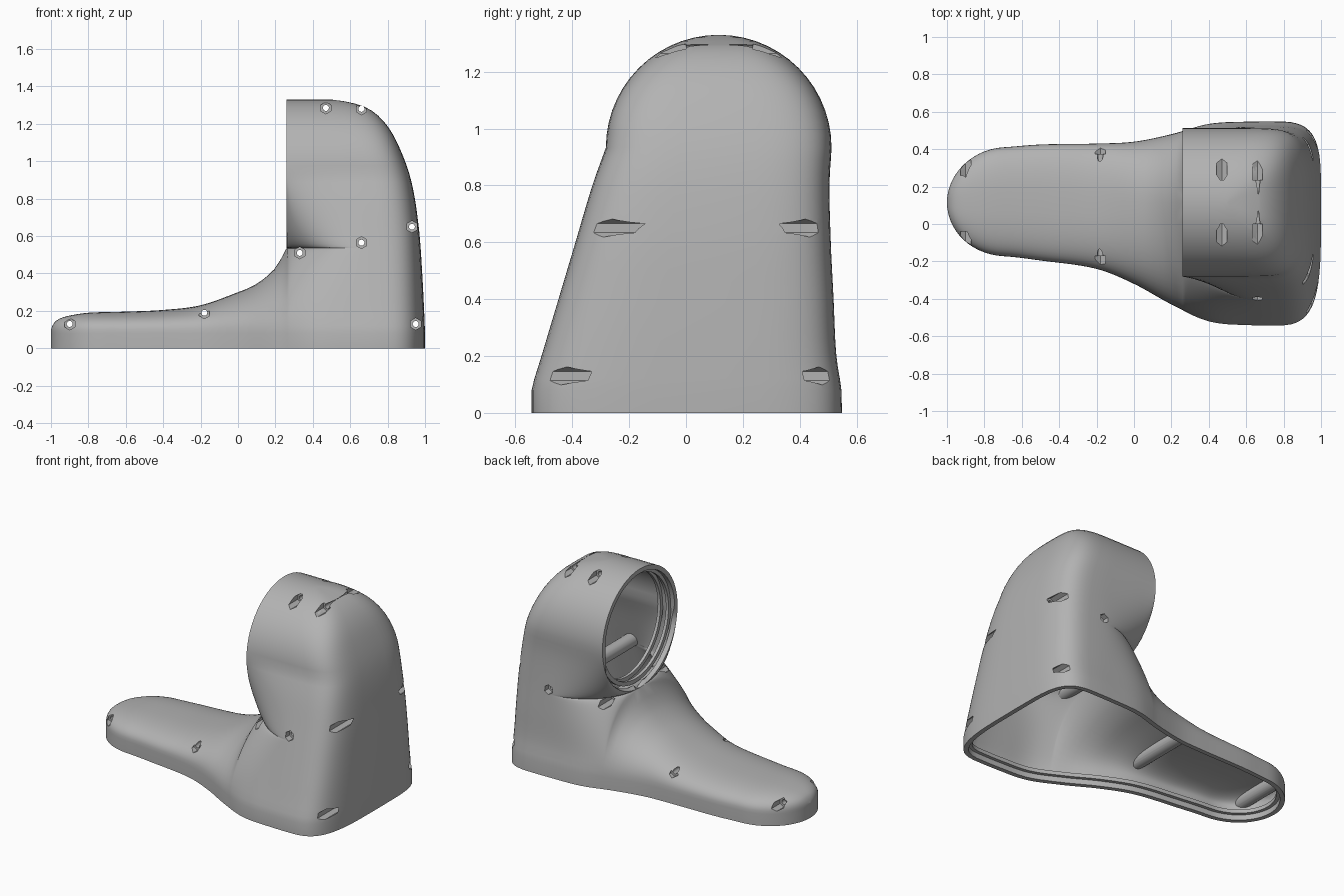
import bpy, bmesh, math
from mathutils import Vector, Matrix

cube = bpy.data.objects.get("Cube")
if cube:
    bpy.data.objects.remove(cube, do_unlink=True)

grey = bpy.data.materials.new("plain_grey")
grey.use_nodes = True
colour = (0.45, 0.45, 0.45, 1)
grey.diffuse_color = colour
grey.node_tree.nodes["Principled BSDF"].inputs["Base Color"].default_value = colour

MID = 0.115                       # y of the seam plane
FRONT, BASE, NECK = 0.26, 0.08, 0.536
ZC, R = 0.933, 0.397              # collar circle


def curve(pts, t):
    """Smooth interpolation through a few points."""
    n = len(pts)
    t = min(max(t, pts[0][0]), pts[-1][0])
    k = next(i for i in range(n - 1) if t <= pts[i + 1][0])

    def slope(i):
        a, b = pts[max(i - 1, 0)], pts[min(i + 1, n - 1)]
        return (b[1] - a[1]) / (b[0] - a[0])
    (x0, y0), (x1, y1) = pts[k], pts[k + 1]
    d = x1 - x0
    s = (t - x0) / d
    q = s * s * (3 - 2 * s)
    return (y0 + (y1 - y0) * q + d * slope(k) * s * (1 - s) ** 2
            - d * slope(k + 1) * s * s * (1 - s))


# Half widths in plan, half widths of the leg by height, and side profiles
PLAN = {1: [(-1, .28), (-.7, .295), (-.5, .31), (-.2, .315), (0, .325), (.2, .365),
            (.4, .42), (.6, .432), (1, .435)],
        -1: [(-1, .28), (-.7, .287), (-.5, .31), (-.2, .355), (0, .435), (.2, .545),
             (.4, .635), (.6, .655), (1, .66)]}
LEG = {1: [(0, .435), (.08, .433), (.2, .415), (.4, .405), (.6, .395), (.8, .39), (ZC, R)],
       -1: [(0, .66), (.08, .66), (.2, .625), (.4, .565), (.6, .505), (.8, .445), (ZC, R)]}
INSTEP = [(-1, .1), (-.985, .135), (-.95, .16), (-.9, .175), (-.8, .19), (-.6, .196),
          (-.4, .205), (-.2, .23), (0, .3), (.1, .345), (.2, .43), (FRONT, NECK)]
BACK = [(0, 1), (.08, 1), (.4, .985), (.66, .965), (.9, .925), (1.08, .86), (1.2, .79),
        (1.28, .7), (1.315, .6), (1.33, .5)]
ROUND = [(-1, 2.6), (-.2, 2.5), (FRONT, 1.8)]


def plan(side, x):
    w = curve(PLAN[side], x)
    return w * math.sqrt(max(0, 1 - ((-.7 - x) / .3) ** 2)) if x < -.7 else w


def arch(x):
    """(height, width factor) pairs from the ground to the ridge of the foot."""
    h, p = curve(INSTEP, x), curve(ROUND, x)
    out = [(0, 1)]
    for j in range(15):
        a = j / 14 * math.pi / 2
        out.append((BASE + (h - BASE) * math.sin(a) ** (2 / p), max(0, math.cos(a)) ** (2 / p)))
    return out


def leg_width(side, x, z):
    if z > ZC:
        return math.sqrt(max(0, R * R - (z - ZC) ** 2))
    lack = LEG[side][0][1] - curve(PLAN[side], x)
    return curve(LEG[side], z) - lack * (1 - z / ZC)


def foot_grid(side):
    xs = [-.7 - .3 * math.cos(i / 14 * math.pi / 2) for i in range(14)]
    xs += [-.7 + (FRONT + .7) * i / 28 for i in range(29)]
    return [[(x, MID + side * plan(side, x) * c, z) for z, c in arch(x)] for x in xs]


def leg_grid(side):
    rows = [(z, plan(side, FRONT) * c) for z, c in arch(FRONT)]
    for j in range(1, 29):
        a = -math.pi / 2 + math.pi * j / 28
        rows.append((ZC + R * math.sin(a), R * max(0, math.cos(a))))
    grid = []
    for z, neck in rows:
        back = curve(BACK, z)
        corner = min(.3, .62 * (back - FRONT))
        start = back - corner
        full = leg_width(side, FRONT, z)
        ratio = neck / full if full > 1e-6 else 1
        cols = [(FRONT + (start - FRONT) * (i / 16) ** 1.6, 1) for i in range(16)]
        for i in range(15):
            a = i / 14 * math.pi / 2
            cols.append((start + corner * math.sqrt(math.sin(a)), math.sqrt(max(0, math.cos(a)))))
        line = []
        for x, c in cols:
            u = min(1, (x - FRONT) / .4)
            ease = math.sqrt(1 - (1 - u) ** 2)
            w = leg_width(side, x, z) * (ratio + (1 - ratio) * ease) * c
            line.append((x, MID + side * w, z))
        grid.append(line)
    return grid


def add_grid(bm, pts):
    vs = [[bm.verts.new(p) for p in row] for row in pts]
    for a, b in zip(vs, vs[1:]):
        for k in range(len(a) - 1):
            bm.faces.new((a[k], a[k + 1], b[k + 1], b[k]))


def make(name, bm):
    mesh = bpy.data.meshes.new(name)
    bm.to_mesh(mesh)
    bm.free()
    mesh.materials.append(grey)
    obj = bpy.data.objects.new(name, mesh)
    bpy.context.collection.objects.link(obj)
    return obj


def boolean(obj, cutter, kind):
    m = obj.modifiers.new(kind.lower(), 'BOOLEAN')
    m.object, m.operation, m.solver = cutter, kind, 'EXACT'


def rods(name, radius, sides, spans):
    """Rods along y, one per (x, z, low y, high y)."""
    bm = bmesh.new()
    for x, z, lo, hi in spans:
        place = Matrix.Translation((x, (lo + hi) / 2, z)) @ Matrix.Rotation(math.pi / 2, 4, 'X')
        bmesh.ops.create_cone(bm, cap_ends=True, segments=sides, radius1=radius,
                              radius2=radius, depth=hi - lo, matrix=place)
    return make(name, bm)


def ring(name, rails):
    """Closed band whose cross-section corners run along the given rails."""
    bm = bmesh.new()
    vs = [[bm.verts.new(p) for p in rail] for rail in rails]
    n = len(vs[0])
    for r in range(len(vs)):
        a, b = vs[r], vs[(r + 1) % len(vs)]
        for k in range(n):
            bm.faces.new((a[k], a[(k + 1) % n], b[(k + 1) % n], b[k]))
    bmesh.ops.recalc_face_normals(bm, faces=bm.faces)
    return make(name, bm)


# Outer skin of foot and leg
skin = bmesh.new()
for side in (1, -1):
    add_grid(skin, foot_grid(side))
    add_grid(skin, leg_grid(side))
bmesh.ops.remove_doubles(skin, verts=skin.verts, dist=2e-4)
bmesh.ops.dissolve_degenerate(skin, edges=skin.edges, dist=1e-5)
bmesh.ops.recalc_face_normals(skin, faces=skin.faces)
if max(skin.faces, key=lambda f: f.calc_center_median().z).normal.z < 0:
    bmesh.ops.reverse_faces(skin, faces=skin.faces)
skin.normal_update()

# Closed, slightly smaller body that trims the bosses
core_bm = skin.copy()
for v, n in [(v, v.normal.copy()) for v in core_bm.verts]:
    v.co -= n * .012
bmesh.ops.holes_fill(core_bm, edges=[e for e in core_bm.edges if e.is_boundary], sides=0)
bmesh.ops.recalc_face_normals(core_bm, faces=core_bm.faces)
core = make("boss_trimmer", core_bm)

shell = make("boot_shell", skin)
wall = shell.modifiers.new("wall", 'SOLIDIFY')
wall.thickness, wall.offset = .03, -1

# Screw bosses with hexagonal pockets and through bores
SCREWS = [(.47, 1.285, 0, .235), (.66, 1.28, 0, .235), (.93, .65, -.085, .33),
          (.95, .13, -.21, .36), (-.18, .19, -.17, .375), (-.9, .13, -.04, .25),
          (.33, .51, -.1, .27), (.66, .565, -.36, .47)]
bosses = rods("screw_bosses", .045, 24, [(x, z, -.8, .8) for x, z, lo, hi in SCREWS])
pockets = rods("pocket_cutter", .032, 6, [s for x, z, lo, hi in SCREWS
                                          for s in ((x, z, -1, lo), (x, z, hi, 1))])
bores = rods("bore_cutter", .016, 16, [(x, z, -1.1, 1.1) for x, z, lo, hi in SCREWS])
boolean(bosses, core, 'INTERSECT')
for obj in (shell, bosses):
    boolean(obj, pockets, 'DIFFERENCE')
    boolean(obj, bores, 'DIFFERENCE')

# Lip inside the sole opening
half = {s: [r[0] for r in foot_grid(s)] + leg_grid(s)[0][1:] for s in (1, -1)}
outline = [Vector(p) for p in half[-1] + half[1][-2:0:-1]]


def inset(d, z):
    n = len(outline)
    out = []
    for k, p in enumerate(outline):
        t = (outline[(k + 1) % n] - outline[k - 1]).normalized()
        out.append((p.x - t.y * d, p.y + t.x * d, z))
    return out


lip = ring("sole_lip", [inset(.026, .035), inset(.026, .06), inset(.052, .06), inset(.052, .035)])


# Stepped rings inside the collar
def hoop(x, r):
    turn = [2 * math.pi * k / 64 for k in range(64)]
    return [(x, MID + r * math.cos(a), ZC + r * math.sin(a)) for a in turn]


hoops = [ring("collar_ring_" + tag, [hoop(x, .372), hoop(x + .02, .372),
                                     hoop(x + .02, .345), hoop(x, .345)])
         for tag, x in (("outer", .29), ("inner", .35))]

# Bake the cuts, drop the helpers and smooth the surfaces
deps = bpy.context.evaluated_depsgraph_get()
for obj in (shell, bosses):
    baked = bpy.data.meshes.new_from_object(obj.evaluated_get(deps))
    obj.modifiers.clear()
    obj.data = baked
for helper in (core, pockets, bores):
    bpy.data.objects.remove(helper, do_unlink=True)
bpy.ops.object.select_all(action='DESELECT')
for obj in [shell, bosses, lip] + hoops:
    obj.select_set(True)
bpy.context.view_layer.objects.active = shell
bpy.ops.object.shade_smooth_by_angle(angle=math.radians(35))
